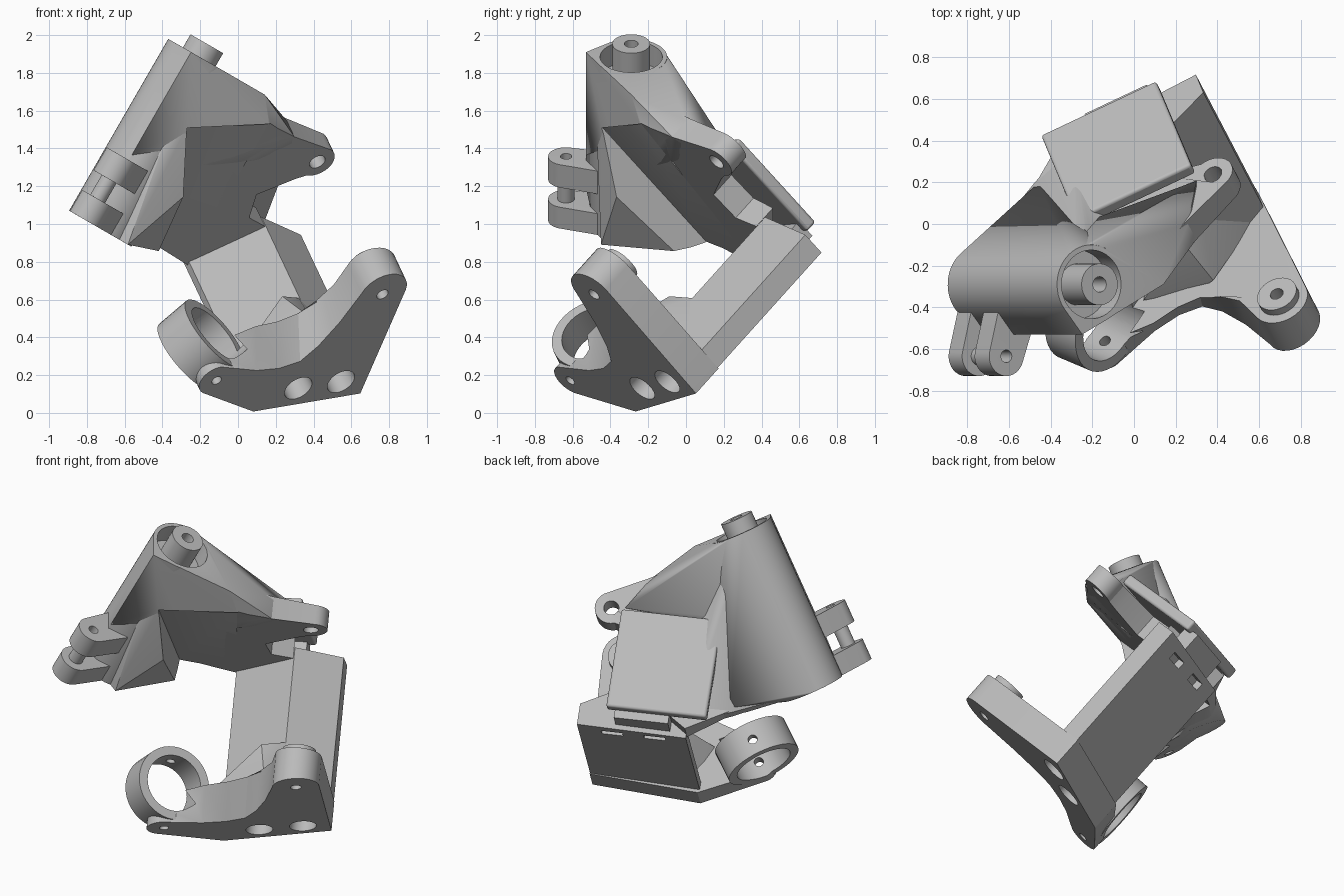
import bpy, bmesh, random
from math import sin, cos, radians, pi
from mathutils import Vector

if "Cube" in bpy.data.objects:
    bpy.data.objects.remove(bpy.data.objects["Cube"], do_unlink=True)

random.seed(4)

# One plain grey plastic
grey = bpy.data.materials.new("grey plastic")
grey.use_nodes = True
grey.diffuse_color = (0.5, 0.5, 0.5, 1)
grey.node_tree.nodes["Principled BSDF"].inputs["Base Color"].default_value = (0.5, 0.5, 0.5, 1)

# Bracket frame (F across, G along the plates, N up the arm) and post frame (U, V, W)
N = Vector((-0.33, 0.63, 0.70)).normalized()
F = Vector((0.905, 0.424, 0.04))
F = (F - F.dot(N) * N).normalized()
G = F.cross(N)
U, V, W = Vector((0.5, 0, 0.866)), Vector((0, 1, 0)), Vector((0.866, 0, -0.5))


def P(f, g, n):
    return F * f + G * g + N * n


def Q(u, v, w):
    return U * u + V * v + W * w


def finish(name, bm):
    bmesh.ops.recalc_face_normals(bm, faces=bm.faces[:])
    me = bpy.data.meshes.new(name)
    bm.to_mesh(me)
    bm.free()
    me.materials.append(grey)
    ob = bpy.data.objects.new(name, me)
    bpy.context.collection.objects.link(ob)
    return ob


def hull(name, pts):
    """Convex solid; a tiny jitter avoids degenerate flat spots."""
    bm = bmesh.new()
    for p in pts:
        bm.verts.new(p + Vector([random.uniform(-1, 1) for _ in range(3)]) * 0.0001)
    bmesh.ops.convex_hull(bm, input=bm.verts[:])
    loose = [v for v in bm.verts if not v.link_faces]
    bmesh.ops.delete(bm, geom=loose, context='VERTS')
    return finish(name, bm)


def rings(a, b, r, k=40):
    """Points of the two end circles of a cylinder."""
    ax = (b - a).normalized()
    s = ax.orthogonal().normalized()
    t = ax.cross(s)
    return [c + (s * cos(2 * pi * i / k) + t * sin(2 * pi * i / k)) * r
            for c in (a, b) for i in range(k)]


def rod(name, a, b, r, k=40):
    """Cylinder with clean round caps."""
    pts = rings(a, b, r, k)
    bm = bmesh.new()
    vs = [bm.verts.new(p) for p in pts]
    bm.faces.new(vs[:k])
    bm.faces.new(vs[k:])
    for i in range(k):
        j = (i + 1) % k
        bm.faces.new((vs[i], vs[j], vs[k + j], vs[k + i]))
    return finish(name, bm)


def arc(cx, cy, r, a0, a1, k=14):
    return [(cx + r * cos(radians(a0 + (a1 - a0) * i / k)),
             cy + r * sin(radians(a0 + (a1 - a0) * i / k))) for i in range(k + 1)]


def prism(name, lower, upper, low, high):
    """Outlines in F and G, at two heights given as functions of f."""
    bm = bmesh.new()
    bot = [bm.verts.new(P(f, g, low(f))) for f, g in lower]
    top = [bm.verts.new(P(f, g, high(f))) for f, g in upper]
    bm.faces.new(bot)
    bm.faces.new(top)
    for i in range(len(bot)):
        j = (i + 1) % len(bot)
        bm.faces.new((bot[i], bot[j], top[j], top[i]))
    return finish(name, bm)


def box(name, f, g, n):
    outline = [(f[0], g[0]), (f[1], g[0]), (f[1], g[1]), (f[0], g[1])]
    return prism(name, outline, outline, lambda _: n[0], lambda _: n[1])


def cut(ob, cutters):
    for c in cutters:
        c.hide_render = True
        m = ob.modifiers.new("cut", 'BOOLEAN')
        m.operation, m.solver, m.object = 'DIFFERENCE', 'EXACT', c
    dg = bpy.context.evaluated_depsgraph_get()
    me = bpy.data.meshes.new_from_object(ob.evaluated_get(dg))
    ob.modifiers.clear()
    ob.data = me


def floor_n(f):
    return -0.185 + 0.125 * f


helpers = []


def tool(ob):
    helpers.append(ob)
    return ob


# Cutters for the lower bracket
ring_c = P(-0.358, 0.5, 0.025)
ring_a = (F * 0.55 + G * 0.835).normalized()
bore = tool(rod("ring_bore", ring_c - ring_a * 0.16, ring_c + ring_a * 0.18, 0.175))
big_holes = [tool(rod("round_pocket", P(f, 0.33, -0.4), P(f, 0.33, 0.06), 0.08)) for f in (0.195, 0.457)]
tip_hole = tool(rod("tip_hole", P(-0.356, 0.488, -0.4), P(-0.356, 0.488, 0.5), 0.028))
ear_hole = tool(rod("ear_hole", P(0.51, 0.97, -0.4), P(0.51, 0.97, 0.5), 0.033))
slots = [tool(box("slot", (f, f + 0.13), (0.15, 0.27), (0.83, 0.88))) for f in (0.08, 0.34)]


def base_outline(front_edge):
    return ([(0.612, 0.215)] + arc(0.51, 0.98, 0.14, 0, 170) + front_edge
            + arc(-0.36, 0.49, 0.1, 90, 235) + [(-0.04, 0.2)])


# Lower base plate with flared front wall, ear and tip
base = prism("base_plate",
             base_outline([(0.3, 0.8), (0.22, 0.64), (0.14, 0.54), (0.02, 0.51), (-0.12, 0.52)]),
             base_outline([(0.33, 0.86), (0.25, 0.76), (0.16, 0.69), (0.04, 0.66), (-0.1, 0.66)]),
             floor_n, lambda f: 0.08 + 0.2 * min(0, f - 0.35))
cut(base, [bore, tip_hole, ear_hole] + big_holes)

boss = rod("ear_boss", P(0.51, 0.97, 0.0), P(0.51, 0.97, 0.12), 0.1)
cut(boss, [ear_hole])

# Holder ring
ring = rod("holder_ring", ring_c - ring_a * 0.1, ring_c + ring_a * 0.1, 0.23)
cut(ring, [bore, tip_hole])

# Upright arm with a ridged inner face
arm_outline = [(0.61, 0.22), (0.61, 0.352), (0.335, 0.5), (-0.05, 0.27), (-0.05, 0.22)]
arm = prism("upright_arm", arm_outline, arm_outline,
            floor_n, lambda f: 0.95 + 0.1 * min(0, f - 0.3))
cut(arm, big_holes + slots)
foot = hull("arm_foot", [P(f, g, n) for f, g, n in
            [(0.0, 0.3, 0), (0.55, 0.38, 0.05), (0.33, 0.5, 0.34), (0.2, 0.56, 0.3), (0.17, 0.6, 0),
             (0.25, 0.64, 0.06), (-0.1, 0.5, 0)]])
cut(foot, big_holes)
box("arm_tab", (0.05, 0.38), (0.25, 0.36), (0.9, 1.06))

# Back flap
flap = box("back_flap", (-0.18, 0.43), (0.3, 0.925), (1.04, 1.11))
bev = flap.modifiers.new("soft_edges", 'BEVEL')
bev.width, bev.segments = 0.015, 3

# Cutters for the upper body
hollow = tool(box("inner_space", (-0.37, 1.5), (-0.5, 1.29), (-0.5, 0.87)))
pw, pv = -1.12, -0.29
cup = tool(rod("cup_recess", Q(1.4, pv, pw), Q(1.8, pv, pw), 0.165))
upper_hole = tool(rod("upper_ear_hole", P(0.505, 0.955, 0.6), P(0.505, 0.955, 1.3), 0.045))

# Post with a sharp front corner, blending back into the plate
post = hull("post", rings(Q(0.48, pv, pw), Q(1.53, pv, pw), 0.19, 56)
            + [Q(0.7, -0.53, -1.17), Q(1.53, -0.53, -1.17)]
            + [P(-0.23, 0.92, 1.08), P(-0.29, 0.43, 0.95)])
cut(post, [hollow, cup])

# Web joining post and upper plate
web = hull("post_web", rings(Q(0.48, pv, pw), Q(1.5, pv, pw), 0.12)
           + [Q(0.48, -0.45, -0.95), Q(1.3, -0.48, -1.1)]
           + [P(-0.37, 1.29, 0.87), P(0.11, 1.29, 0.87), P(-0.05, 0.3, 0.87), P(-0.05, 0.3, 0.99),
              P(-0.31, 0.41, 0.87), P(-0.31, 0.41, 0.94)])
cut(web, [hollow, cup])

# Shoulder: flat front wall and slope from post top towards the ear
shoulder = hull("shoulder", rings(Q(0.95, pv, pw), Q(1.53, pv, pw), 0.185)
                + [Q(0.9, -0.53, -1.17), Q(1.53, -0.53, -1.17), Q(1.53, -0.29, -0.72)]
                + [P(0.11, 1.29, 0.865), P(-0.37, 1.29, 0.865), P(0.3, 1.17, 0.88), P(0.3, 1.17, 1.0),
                   P(0.38, 0.98, 0.92), P(0.42, 0.96, 1.03), P(-0.15, 0.95, 1.09)])
cut(shoulder, [hollow, cup])

# Upper plate with ear
plate_outline = ([(-0.37, 1.29), (0.11, 1.29), (0.3, 1.17)] + arc(0.505, 0.955, 0.1, 70, -110)
                 + [(0.4, 0.84), (0.2, 0.754), (0.21, 0.58), (0.33, 0.5), (-0.05, 0.245), (-0.29, 0.41)])
plate = prism("upper_plate", plate_outline, plate_outline,
              lambda f: 0.87 + 0.08 * max(0, f - 0.2), lambda f: 1.02 + 0.3 * min(0, f + 0.05))
cut(plate, [upper_hole])

# Boss inside the cup
top_hole = tool(rod("top_hole", Q(1.45, pv, pw), Q(1.8, pv, pw), 0.037))
top_boss = rod("top_boss", Q(1.38, pv, pw), Q(1.61, pv, pw), 0.1)
cut(top_boss, [top_hole])

# Clamp lugs and pin beside the post
lug_hole = tool(rod("lug_hole", Q(0.3, -0.635, -1.21), Q(1.0, -0.635, -1.21), 0.03))
for name, u0, u1 in (("lower_lug", 0.48, 0.61), ("upper_lug", 0.73, 0.87)):
    lug = hull(name, rings(Q(u0, -0.635, -1.21), Q(u1, -0.635, -1.21), 0.095)
               + [Q(u, -0.4, w) for u in (u0, u1) for w in (-1.25, -1.03)])
    cut(lug, [lug_hole])
rod("lug_pin", Q(0.58, -0.635, -1.21), Q(0.76, -0.635, -1.21), 0.045)

for h in helpers:
    bpy.data.objects.remove(h, do_unlink=True)

# Smooth round surfaces, keep hard edges
bpy.ops.object.select_all(action='DESELECT')
for ob in bpy.context.scene.objects:
    if ob.type == 'MESH' and grey.name in ob.data.materials:
        ob.select_set(True)
        bpy.context.view_layer.objects.active = ob
bpy.ops.object.shade_smooth_by_angle(angle=radians(30))
